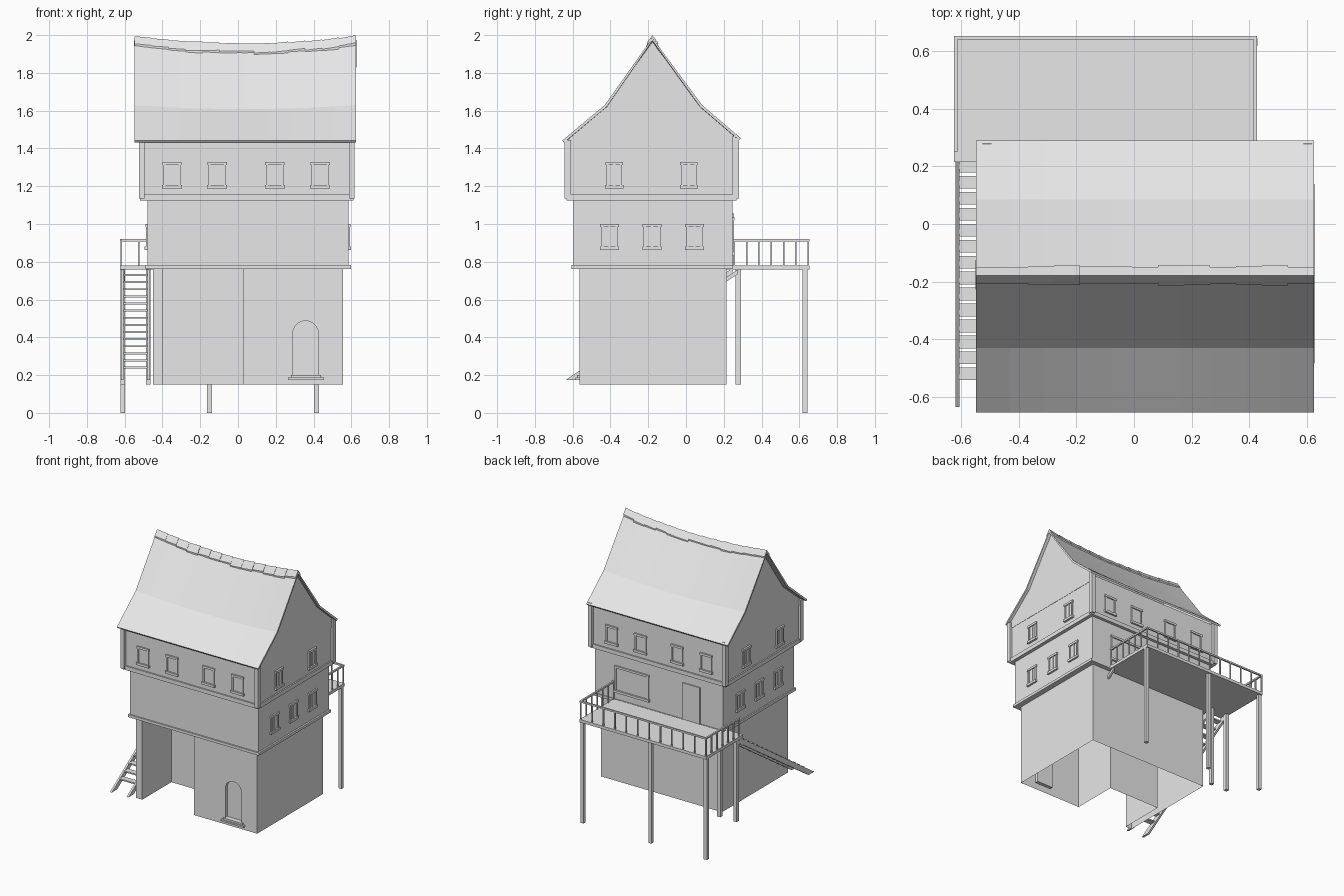
import bpy, bmesh, math, random
from mathutils import Vector

random.seed(4)
if "Cube" in bpy.data.objects:
    bpy.data.objects.remove(bpy.data.objects["Cube"])

grey = bpy.data.materials.new("plain grey")
grey.use_nodes = True
TONE = (0.8, 0.8, 0.8, 1)
grey.diffuse_color = TONE
grey.node_tree.nodes["Principled BSDF"].inputs["Base Color"].default_value = TONE


def finish(name, bm):
    bmesh.ops.recalc_face_normals(bm, faces=bm.faces)
    mesh = bpy.data.meshes.new(name)
    bm.to_mesh(mesh)
    bm.free()
    mesh.materials.append(grey)
    ob = bpy.data.objects.new(name, mesh)
    bpy.context.collection.objects.link(ob)
    return ob


def add_box(bm, x0, x1, y0, y1, z0, z1):
    vs = bmesh.ops.create_cube(bm, size=1)["verts"]
    for v in vs:
        v.co = Vector((x0 + (v.co.x + .5) * (x1 - x0),
                       y0 + (v.co.y + .5) * (y1 - y0),
                       z0 + (v.co.z + .5) * (z1 - z0)))


def boxes(name, *ranges):
    bm = bmesh.new()
    for r in ranges:
        add_box(bm, *r)
    return finish(name, bm)


def prism_x(name, outline, x0, x1):
    """Extrude a (y, z) outline along x."""
    bm = bmesh.new()
    face = bm.faces.new([bm.verts.new((x0, y, z)) for y, z in outline])
    ext = bmesh.ops.extrude_face_region(bm, geom=[face])["geom"]
    bmesh.ops.translate(bm, vec=(x1 - x0, 0, 0),
                        verts=[g for g in ext if isinstance(g, bmesh.types.BMVert)])
    return finish(name, bm)


# Ground floor: open-bottomed walls with a recessed bay and an arched doorway
BASE, FLOOR1 = .15, .768
FRONT = -.565
plan = [(.555, FRONT), (.555, .215), (-.45, .215), (-.45, FRONT),
        (-.4, FRONT), (-.4, -.22), (.03, -.22), (.03, FRONT)]
bm = bmesh.new()
low = [bm.verts.new((x, y, BASE)) for x, y in plan]
high = [bm.verts.new((x, y, FLOOR1)) for x, y in plan]
for i in range(len(plan) - 1):
    bm.faces.new((low[i], low[i + 1], high[i + 1], high[i]))
arch = [(.29, .2), (.425, .2)]
arch += [(.3575 + .0675 * math.cos(a), .42 + .0675 * math.sin(a))
         for a in [math.pi * k / 10 for k in range(11)]]
hole = [bm.verts.new((x, FRONT, z)) for x, z in arch]
deep = [bm.verts.new((x, FRONT + .025, z)) for x, z in arch]
rim = [bm.edges.new((hole[i - 1], hole[i])) for i in range(len(hole))]
outer = [low[-1], low[0], high[0], high[-1]]
for i in range(4):
    a, b = outer[i - 1], outer[i]
    rim.append(bm.edges.get((a, b)) or bm.edges.new((a, b)))
bmesh.ops.triangle_fill(bm, edges=rim, use_beauty=True)
for i in range(len(hole)):
    bm.faces.new((hole[i - 1], hole[i], deep[i], deep[i - 1]))
bm.faces.new(deep)
finish("ground_floor_walls", bm)
boxes("front_door_steps", (.265, .455, FRONT - .02, FRONT, .175, .187),
      (.28, .44, FRONT - .012, FRONT, .187, .2))

# Middle and upper storeys
boxes("middle_storey", (-.48, .585, -.595, .245, .765, 1.14))
boxes("middle_floor_band", (-.49, .597, -.605, .25, .762, .782))
boxes("upper_storey", (-.508, .602, -.622, .258, 1.13, 1.45))
boxes("upper_floor_band", (-.518, .612, -.632, .268, 1.125, 1.155))
boxes("corner_posts", *[(x, x + .03, y, y + .034, 1.135, top)
                        for x in (-.525, .588)
                        for y, top in ((-.644, 1.445), (.246, 1.465))])

# Sagging roof
X0, X1 = -.548, .625
MID = (X0 + X1) / 2
profile = [(-.655, 1.442, 0), (-.43, 1.63, .022), (-.178, 1.985, .04),
           (.085, 1.63, .022), (.29, 1.455, 0)]


def sag(x):
    return 1 - ((x - MID) / (X1 - MID)) ** 2


bm = bmesh.new()
STEPS = 10
rows = []
for k in range(STEPS + 1):
    x = X0 + (X1 - X0) * k / STEPS
    rows.append([bm.verts.new((x, y, z - d * sag(x))) for y, z, d in profile])
for r, s in zip(rows, rows[1:]):
    for i in range(len(profile) - 1):
        bm.faces.new((r[i], s[i], s[i + 1], r[i + 1]))
roof = finish("roof", bm)
thick = roof.modifiers.new("thickness", 'SOLIDIFY')
thick.thickness = .014
thick.offset = -1

gable = [(-.622, 1.40), (-.622, 1.45), (-.43, 1.612), (-.178, 1.965),
         (.085, 1.612), (.258, 1.462), (.258, 1.40)]
prism_x("right_gable", gable, -.51, -.49)
prism_x("left_gable", gable, .584, .604)

# Ridge tiles: uneven bent caps riding on the ridge
bm = bmesh.new()
TILES = 13
for k in range(TILES):
    a, b = [X0 + (X1 - X0) * (k + t) / TILES for t in (0, 1)]
    lift = random.uniform(.002, .006)
    half = random.uniform(.028, .036)
    ends = []
    for x, bump in ((a, 0), (b, lift)):
        z = 1.994 - .04 * sag(x) + bump
        ends.append([bm.verts.new((x, -.178 + y, z + h)) for y, h in
                     ((-half, -half * 1.38), (0, 0), (half, -half * 1.34),
                      (half, -half * 1.34 - .014), (0, -.014), (-half, -half * 1.38 - .014))])
    for i in range(6):
        bm.faces.new((ends[0][i - 1], ends[0][i], ends[1][i], ends[1][i - 1]))
    for e in ends:
        bm.faces.new((e[0], e[1], e[4], e[5]))
        bm.faces.new((e[1], e[2], e[3], e[4]))
finish("ridge_tiles", bm)


# Windows: frame, sill and lintel on a wall facing along one axis
def window(name, axis, wall, side, u, z0, z1, width, mullion=False):
    h = width / 2
    t = .012
    parts = [(u - h, u - h + t, z0, z1, .008), (u + h - t, u + h, z0, z1, .008),
             (u - h - .006, u + h + .006, z0 - .006, z0 + t, .014),
             (u - h - .004, u + h + .004, z1 - t, z1 + .004, .011),
             (u - h + t, u + h - t, z0 + t, z1 - t, .002)]
    if mullion:
        parts.append((u - .006, u + .006, z0, z1, .007))
    out = []
    for a, b, lo, hi, d in parts:
        w = sorted((wall - side * .004, wall + side * d))
        out.append((a, b, *w, lo, hi) if axis == "y" else (*w, a, b, lo, hi))
    boxes(name, *out)


for wall, side, label in ((-.622, -1, "front"), (.258, 1, "back")):
    for x in (-.35, -.11, .195, .435):
        window(label + "_upper_window", "y", wall, side, x, 1.195, 1.325, .094)
for upper, mid, side, label in ((-.51, -.48, -1, "right"), (.604, .585, 1, "left")):
    for y in (-.38, .015):
        window(label + "_upper_window", "x", upper, side, y, 1.195, 1.325, .084, True)
    for y in (-.405, -.18, .045):
        window(label + "_middle_window", "x", mid, side, y, .868, .995, .09, True)
window("back_wide_window", "y", .245, 1, .275, .84, 1.03, .28)
boxes("back_door", (-.28, -.155, .24, .249, .78, 1.045),
      (-.29, -.28, .24, .253, .78, 1.055), (-.155, -.145, .24, .253, .78, 1.055),
      (-.28, -.155, .24, .253, 1.045, 1.055))

# Raised deck with legs
DL, DR, DF, DB = -.625, .427, .25, .653
DECK = .78
boxes("deck", (DL, DR, DF, DB, .758, DECK), (DL, -.47, .215, DF, .758, DECK))
boxes("deck_outer_legs", *[(x - .013, x + .013, .617, .643, 0, .76) for x in (-.61, -.15, .415)])
boxes("deck_inner_legs", *[(x - .013, x + .013, .263, .29, BASE, .76) for x in (-.61, -.475)])

# Railing on three sides
TOP = .92
bars = [(DL, DR, DB - .012, DB, TOP - .012, TOP),
        (DL, DL + .012, DF, DB - .012, TOP - .012, TOP),
        (DR - .012, DR, DF, DB - .012, TOP - .012, TOP)]
for k in range(12):
    x = DL + .002 + (DR - DL - .012) * k / 11
    bars.append((x, x + .008, DB - .01, DB - .002, DECK, TOP - .01))
for x in (DL + .002, DR - .01):
    for k in range(6):
        y = DF + .002 + (DB - DF - .012) * k / 6
        bars.append((x, x + .008, y, y + .008, DECK, TOP - .01))
boxes("deck_railing", *bars)

# Stairs beside the wall, and braces under the deck
stringer = [(.25, .77), (.25, .725), (-.57, .175), (-.635, .175)]
for name, x in (("stair_outer_stringer", -.62), ("stair_inner_stringer", -.482)):
    prism_x(name, stringer, x, x + .015)
TREADS = 14
boxes("stair_treads", *[(-.606, -.48, y - .022, y + .022, z, z + .01) for y, z in
                        [(-.52 + .72 * k / 13, .235 + .49 * k / 13) for k in range(TREADS)]])
for name, x in (("outer_brace", -.618), ("inner_brace", -.483), ("left_brace", .407)):
    prism_x(name, [(.215, .695), (.275, .735), (.275, .76), (.215, .72)], x, x + .016)
